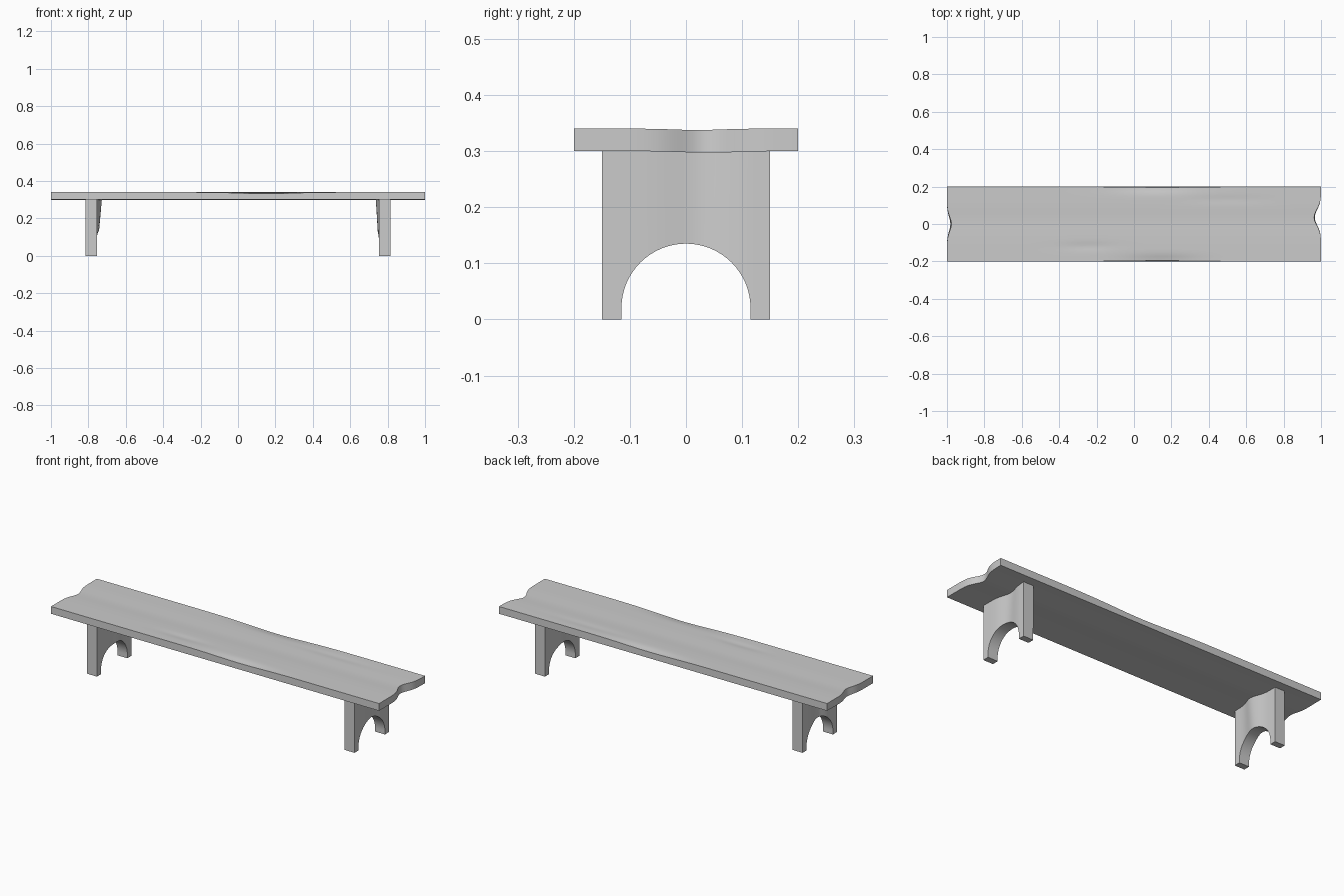
import bpy, bmesh
from math import exp, sin, cos, pi

if "Cube" in bpy.data.objects:
    bpy.data.objects.remove(bpy.data.objects["Cube"])


def bell(v, centre, width):
    return exp(-((v - centre) / width) ** 2)


def make_object(name, bm):
    bmesh.ops.remove_doubles(bm, verts=bm.verts, dist=1e-5)
    bmesh.ops.recalc_face_normals(bm, faces=bm.faces)
    mesh = bpy.data.meshes.new(name)
    bm.to_mesh(mesh)
    bm.free()
    obj = bpy.data.objects.new(name, mesh)
    bpy.context.collection.objects.link(obj)
    bpy.ops.object.select_all(action='DESELECT')
    obj.select_set(True)
    bpy.context.view_layer.objects.active = obj
    bpy.ops.object.shade_smooth_by_angle(angle=0.5)
    return obj


def loft(name, rings):
    # Join matching four-point sections into a closed solid
    bm = bmesh.new()
    rows = [[bm.verts.new(p) for p in r] for r in rings]
    n = len(rows[0])
    for a, b in zip(rows, rows[1:]):
        for k in range(n):
            bm.faces.new((a[k], a[(k + 1) % n], b[(k + 1) % n], b[k]))
    bm.faces.new(rows[0])
    bm.faces.new(list(reversed(rows[-1])))
    return make_object(name, bm)


# Seat plank: worn top and edges, notched wavy ends, slightly bowed underside
def seat_point(u, v, top):
    y = 0.2 * v
    k = 1.0 if top else 0.75
    left = -1 + 0.024 * k * bell(y, 0.0, 0.055)
    right = 1 - 0.037 * (1.0 if top else 0.9) * bell(y, 0.035, 0.06)
    x = left + (right - left) * u
    if top:
        z = 0.34 - 0.0025 * bell(y, 0.02, 0.06)
        z -= 0.008 * bell(x, 0.15, 0.2) * bell(y, -0.2, 0.03)
        z -= 0.008 * bell(x, 0.1, 0.22) * bell(y, 0.2, 0.03)
        z -= 0.003 * bell(x, -0.25, 0.13) * bell(y, -0.12, 0.02)
        z -= 0.002 * bell(x, 0.5, 0.2) * bell(y, 0.13, 0.02)
        y *= 1 - 0.02 * bell(x, 0.15, 0.25) * abs(v) ** 8
    else:
        z = 0.3 - 0.003 * bell(y, 0.04, 0.07)
    return x, y, z


rings = []
NX, NY = 60, 32
for j in range(NY + 1):
    v = -1 + 2 * j / NY
    top = [seat_point(i / NX, v, True) for i in range(NX + 1)]
    bottom = [seat_point(i / NX, v, False) for i in range(NX, -1, -1)]
    rings.append(top + bottom)
seat = loft("seat", rings)

# Slab legs: arched cut-out below, middle bowed inward toward the top
arch = [(-0.115 * cos(pi * i / 32), 0.02 + 0.115 * sin(pi * i / 32))
        for i in range(33)]
flat_left = [(-0.15, 0.0), (-0.132, 0.0), (-0.115, 0.0)]
outline = flat_left + arch + [(-y, z) for y, z in reversed(flat_left)]


def make_leg(name, side, bow, centre):
    sections = []
    for y, low in outline:
        def px(x, z):
            return side * (x - bow * bell(y, centre, 0.06) * z / 0.3)
        sections.append([(px(0.755, low), y, low), (px(0.815, low), y, low),
                         (px(0.815, 0.3), y, 0.3), (px(0.755, 0.3), y, 0.3)])
    return loft(name, sections)


make_leg("left_leg", -1, 0.027, 0.0)
make_leg("right_leg", 1, 0.018, 0.03)
